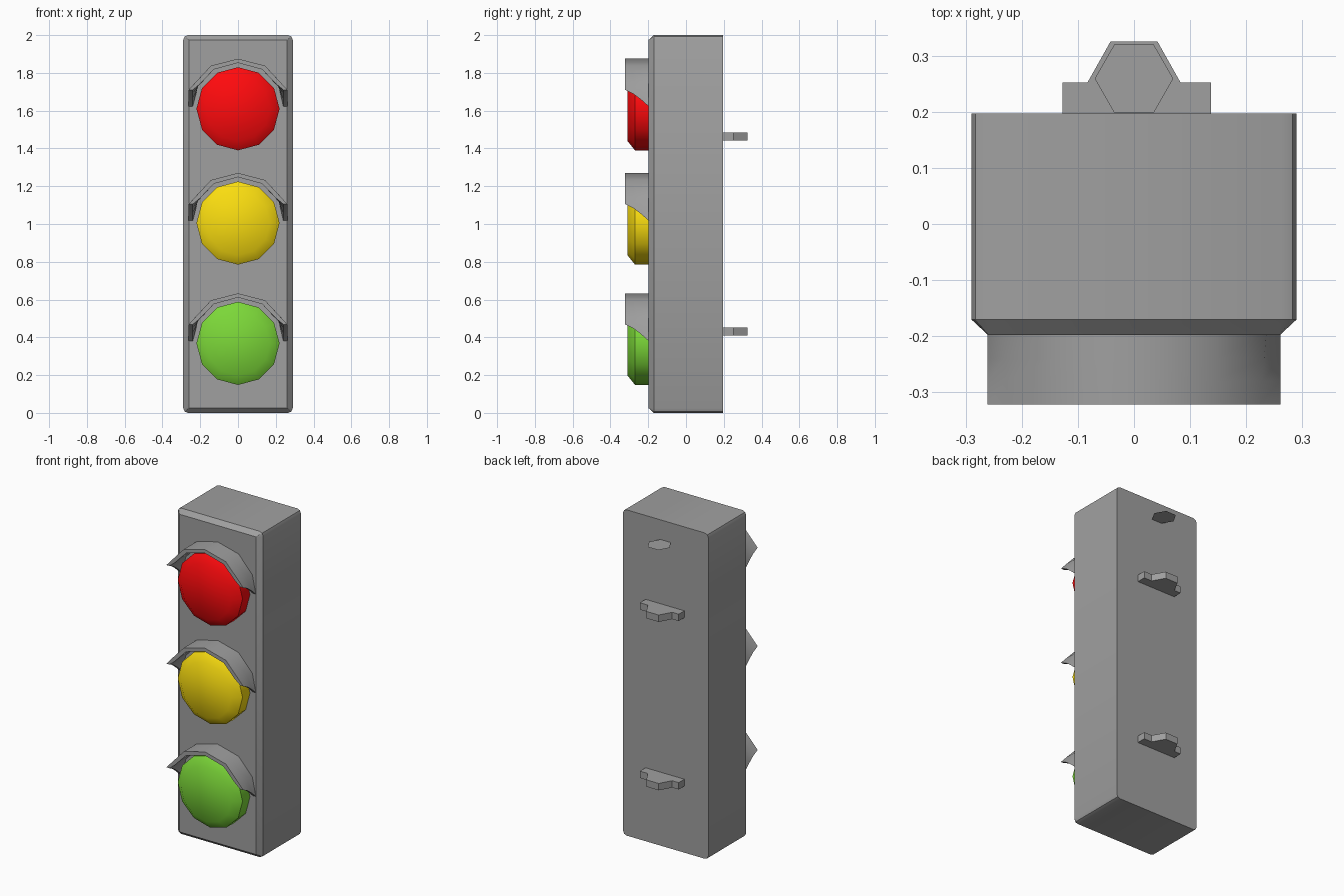
import bpy, bmesh
from math import sin, cos, pi

if "Cube" in bpy.data.objects:
    bpy.data.objects.remove(bpy.data.objects["Cube"])

GREY = bpy.data.materials.new("dark_grey")
GREY.diffuse_color = (.35, .35, .35, 1)
GREY.use_nodes = True
GREY.node_tree.nodes["Principled BSDF"].inputs["Base Color"].default_value = GREY.diffuse_color


def link(name, bm, color=None, smooth=None):
    mesh = bpy.data.meshes.new(name)
    bm.to_mesh(mesh)
    bm.free()
    obj = bpy.data.objects.new(name, mesh)
    bpy.context.collection.objects.link(obj)
    mat = GREY
    if color:
        mat = bpy.data.materials.new(name + "_paint")
        mat.diffuse_color = (*color, 1)
        mat.use_nodes = True
        mat.node_tree.nodes["Principled BSDF"].inputs["Base Color"].default_value = mat.diffuse_color
    mesh.materials.append(mat)
    if smooth:
        bpy.ops.object.select_all(action='DESELECT')
        bpy.context.view_layer.objects.active = obj
        obj.select_set(True)
        bpy.ops.object.shade_smooth_by_angle(angle=smooth * pi / 180)
    return obj


def loft(name, rings, color=None, smooth=None):
    """Skin a stack of matching closed rings and cap both ends."""
    bm = bmesh.new()
    rows = [[bm.verts.new(p) for p in ring] for ring in rings]
    n = len(rows[0])
    for a, b in zip(rows, rows[1:]):
        for i in range(n):
            j = (i + 1) % n
            bm.faces.new((a[i], a[j], b[j], b[i]))
    bm.faces.new(rows[0])
    bm.faces.new(rows[-1])
    bmesh.ops.recalc_face_normals(bm, faces=bm.faces)
    return link(name, bm, color, smooth)


def rounded_rect(w, h, r, y, zc=1.0):
    ring = []
    for k, (sx, sz) in enumerate(((1, 1), (-1, 1), (-1, -1), (1, -1))):
        for t in range(3):
            a = (k + t / 2) * pi / 2
            ring.append((sx * (w - r) + r * cos(a), y, zc + sz * (h - r) + r * sin(a)))
    return ring


def circle(r, y, zc, n=12):
    return [(r * cos(2 * pi * i / n), y, zc + r * sin(2 * pi * i / n)) for i in range(n)]


def visor(name, zc):
    # each row: y, third outer point, lower tip height; front to back
    rings = []
    for y, (kx, kz), tip in ((-.322, (.222, .143), .100), (-.28, (.228, .137), .080),
                             (-.24, (.232, .132), .050), (-.195, (.236, .126), .010)):
        outer = [(0, .265), (.143, .228), (kx, kz), (.261, tip)]
        inner = [(0, .243), (.128, .208), (kx - .02, kz - .012), (.24, tip)]
        mirror = lambda half: [(-x, z) for x, z in half[:0:-1]] + half
        ring = mirror(outer) + mirror(inner)[::-1]
        rings.append([(x, y, zc + z) for x, z in ring])
    loft(name, rings, smooth=45)


# housing with chamfered front
loft("housing", [rounded_rect(.29, 1.0, .025, .197),
                 rounded_rect(.29, 1.0, .025, -.17),
                 rounded_rect(.26, .975, .003, -.198)], smooth=30)

# lamps and their visors
for label, zc, color in (("red", 1.61, (1, .003, .004)),
                         ("yellow", 1.005, (.95, .72, .005)),
                         ("green", .368, (.2, .68, .04))):
    loft(label + "_lens", [circle(.22, -.19, zc), circle(.22, -.27, zc),
                           circle(.17, -.31, zc)], color, 45)
    visor(label + "_visor", zc)

# rear mounting brackets
outline = [(-.127, .19), (-.127, .252), (-.083, .252), (-.042, .325),
           (.042, .325), (.083, .252), (.137, .252), (.137, .19)]
for label, z in (("upper", 1.443), ("lower", .409)):
    loft(label + "_bracket", [[(x, y, h) for x, y in outline] for h in (z, z + .042)])

# thin hexagonal plate above the brackets
bm = bmesh.new()
bm.faces.new([bm.verts.new((.07 * cos(i * pi / 3), .259 + .061 * sin(i * pi / 3) / sin(pi / 3), 1.88))
              for i in range(6)])
link("hex_plate", bm)
